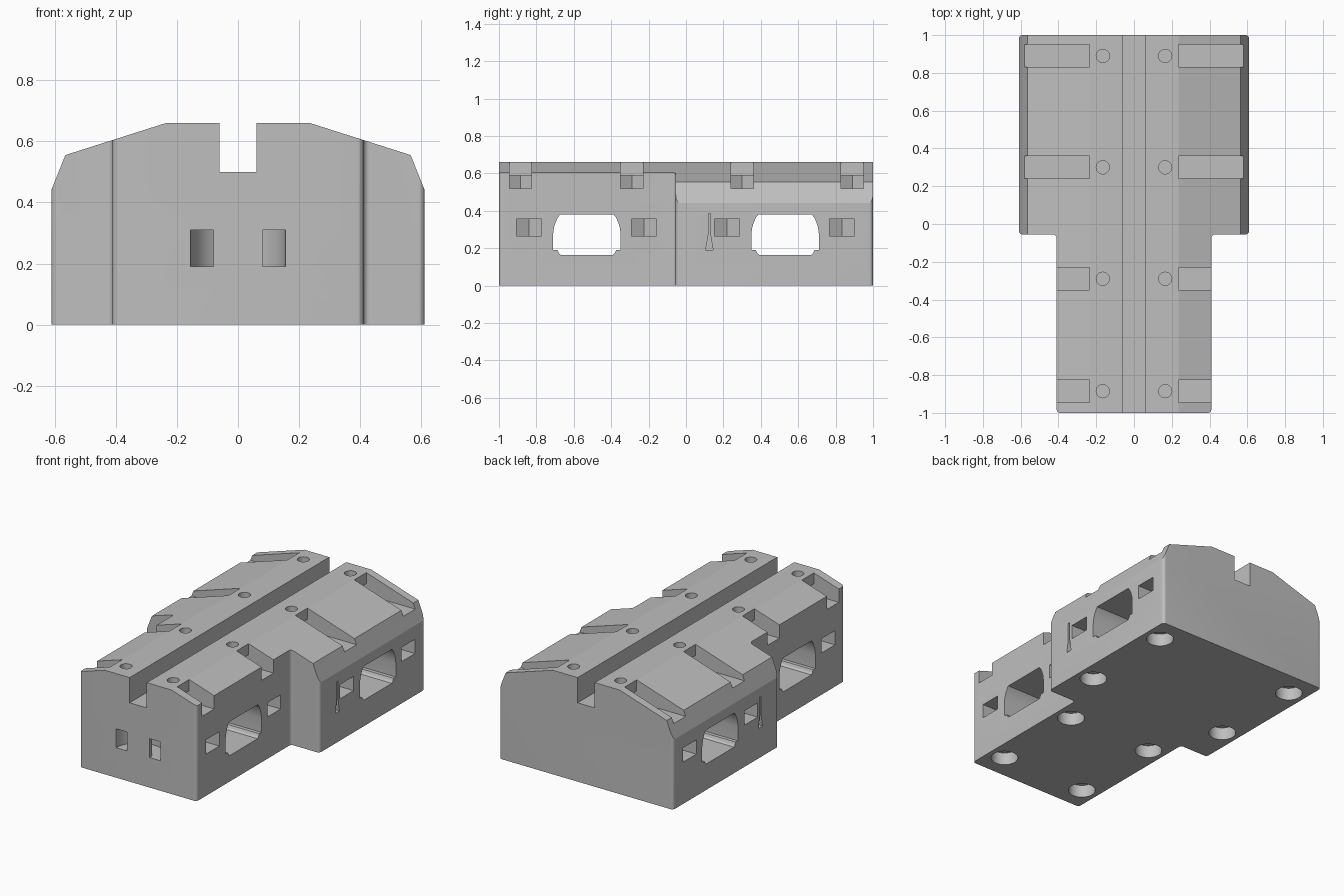
import bpy, bmesh
from math import sin, cos, pi, sqrt
from mathutils import Vector

old = bpy.data.objects.get("Cube")
if old:
    bpy.data.objects.remove(old, do_unlink=True)

grey = bpy.data.materials.new("plain_grey")
grey.use_nodes = True
colour = (0.52, 0.52, 0.52, 1)
grey.diffuse_color = colour
grey.node_tree.nodes["Principled BSDF"].inputs["Base Color"].default_value = colour


def prism(points, axis, lo, hi, sign=1):
    """Outline extruded along an axis; sign -1 mirrors it across x."""
    return points, axis, lo, hi, sign


def build(name, prisms):
    bm = bmesh.new()
    for points, axis, lo, hi, sign in prisms:
        rings = []
        for c in (lo, hi):
            place = {"x": lambda a, b: (c, a, b),
                     "y": lambda a, b: (a, c, b),
                     "z": lambda a, b: (a, b, c)}[axis]
            ring = []
            for a, b in points:
                x, y, z = place(a, b)
                ring.append(bm.verts.new((x * sign, y, z)))
            rings.append(ring)
        bm.faces.new(rings[0])
        bm.faces.new(rings[1])
        n = len(points)
        for i in range(n):
            j = (i + 1) % n
            bm.faces.new((rings[0][i], rings[0][j], rings[1][j], rings[1][i]))
    bmesh.ops.recalc_face_normals(bm, faces=bm.faces)
    mesh = bpy.data.meshes.new(name)
    bm.to_mesh(mesh)
    bm.free()
    ob = bpy.data.objects.new(name, mesh)
    bpy.context.collection.objects.link(ob)
    mesh.materials.append(grey)
    return ob


def cut(ob, name, prisms, operation="DIFFERENCE"):
    cutter = build(name, prisms)
    cutter.hide_render = True
    mod = ob.modifiers.new(name, "BOOLEAN")
    mod.operation, mod.solver, mod.object = operation, "EXACT", cutter
    bpy.context.view_layer.objects.active = ob
    bpy.ops.object.modifier_apply(modifier=name)
    bpy.data.objects.remove(cutter, do_unlink=True)


def rounded(points, r, steps=8):
    """Round every right-angled corner of an outline."""
    out, n = [], len(points)
    for i, p in enumerate(points):
        p = Vector(p)
        da = (Vector(points[i - 1]) - p).normalized()
        db = (Vector(points[(i + 1) % n]) - p).normalized()
        c = p + (da + db) * r
        for k in range(steps + 1):
            t = k * pi / 2 / steps
            out.append(tuple(c - db * r * cos(t) - da * r * sin(t)))
    return out


def circle(x, y, r, n=32):
    return [(x + r * cos(2 * pi * i / n), y + r * sin(2 * pi * i / n)) for i in range(n)]


def rect(x0, x1, y0, y1):
    return [(x0, y0), (x1, y0), (x1, y1), (x0, y1)]


def mirrored(half):
    return half + [(-a, b) for a, b in reversed(half)]


def nut_slot(x, y, w):
    """Slot from the side that ends in half a hexagon around a screw."""
    s = w / sqrt(3)
    return [(0.8, y - w), (x - s, y - w), (x - 2 * s, y), (x - s, y + w), (0.8, y + w)]


SIDES = (1, -1)

# Body: rounded T-shaped plan, trimmed by the sloped roof section
plan = mirrored([(0.41, -1), (0.41, -0.055), (0.61, -0.055), (0.61, 1)])
roof = mirrored([(0.7, -0.1), (0.7, 0.2), (0.611, 0.2), (0.611, 0.44), (0.565, 0.555),
                 (0.235, 0.66), (0.06, 0.66), (0.06, 0.5)])
body = build("grooved_block", [prism(rounded(plan, 0.02), "z", 0, 0.8)])
cut(body, "roof_section", [prism(roof, "y", -1.2, 1.2)], "INTERSECT")

# Large openings running straight through from side to side
opening = mirrored([(0.14, 0.165), (0.15, 0.175), (0.157, 0.19), (0.18, 0.19), (0.18, 0.28),
                    (0.176, 0.31), (0.167, 0.34), (0.155, 0.365), (0.143, 0.38)])
cut(body, "side_openings",
    [prism([(y + a, b) for a, b in opening], "x", -0.8, 0.8) for y in (-0.53, 0.53)])

# Roof screws: nut slots, open channels above them, and shafts
roof_rows = (-0.885, -0.29, 0.3, 0.89)
cut(body, "roof_nut_slots",
    [prism(nut_slot(0.165, y, 0.06), "z", 0.52, 0.59, s) for y in roof_rows for s in SIDES])
cut(body, "roof_channels",
    [prism(rect(0.235, 0.8, y - 0.06, y + 0.06), "z", 0.55, 0.8, s)
     for y in roof_rows for s in SIDES])
cut(body, "roof_screw_holes",
    [prism(circle(0.165, y, 0.035), "z", 0.43, 0.8, s) for y in roof_rows for s in SIDES])

# Base screws: side nut slots, shafts and wide head recesses
base_rows = ((0.3, -0.84), (0.3, -0.225), (0.5, 0.22), (0.5, 0.835))
cut(body, "side_nut_slots",
    [prism(nut_slot(x, y, 0.067), "z", 0.265, 0.355, s) for x, y in base_rows for s in SIDES])
cut(body, "base_screw_holes",
    [prism(circle(x, y, 0.04), "z", -0.1, 0.4, s) for x, y in base_rows for s in SIDES])
cut(body, "base_head_recesses",
    [prism(circle(x, y, 0.08), "z", -0.1, 0.08, s) for x, y in base_rows for s in SIDES])

# Curved tie tunnel joining the two front windows
arc = [-0.3 + i * (pi + 0.6) / 32 for i in range(33)]
tunnel = [(0.155 * cos(t), -1 + 0.155 * sin(t)) for t in arc]
tunnel += [(0.08 * cos(t), -1 + 0.08 * sin(t)) for t in reversed(arc)]
cut(body, "front_tie_tunnel", [prism(tunnel, "z", 0.19, 0.31)])

# Narrow flared slits on both sides
slit = mirrored([(0.02, 0.19), (0.006, 0.27), (0.006, 0.385)])
cut(body, "side_slits",
    [prism([(0.125 + a, b) for a, b in slit], "x", 0.5, 0.8, s) for s in SIDES])

# Smooth only the rounded surfaces
bpy.ops.object.select_all(action="DESELECT")
body.select_set(True)
bpy.context.view_layer.objects.active = body
bpy.ops.object.shade_smooth_by_angle(angle=0.27)
